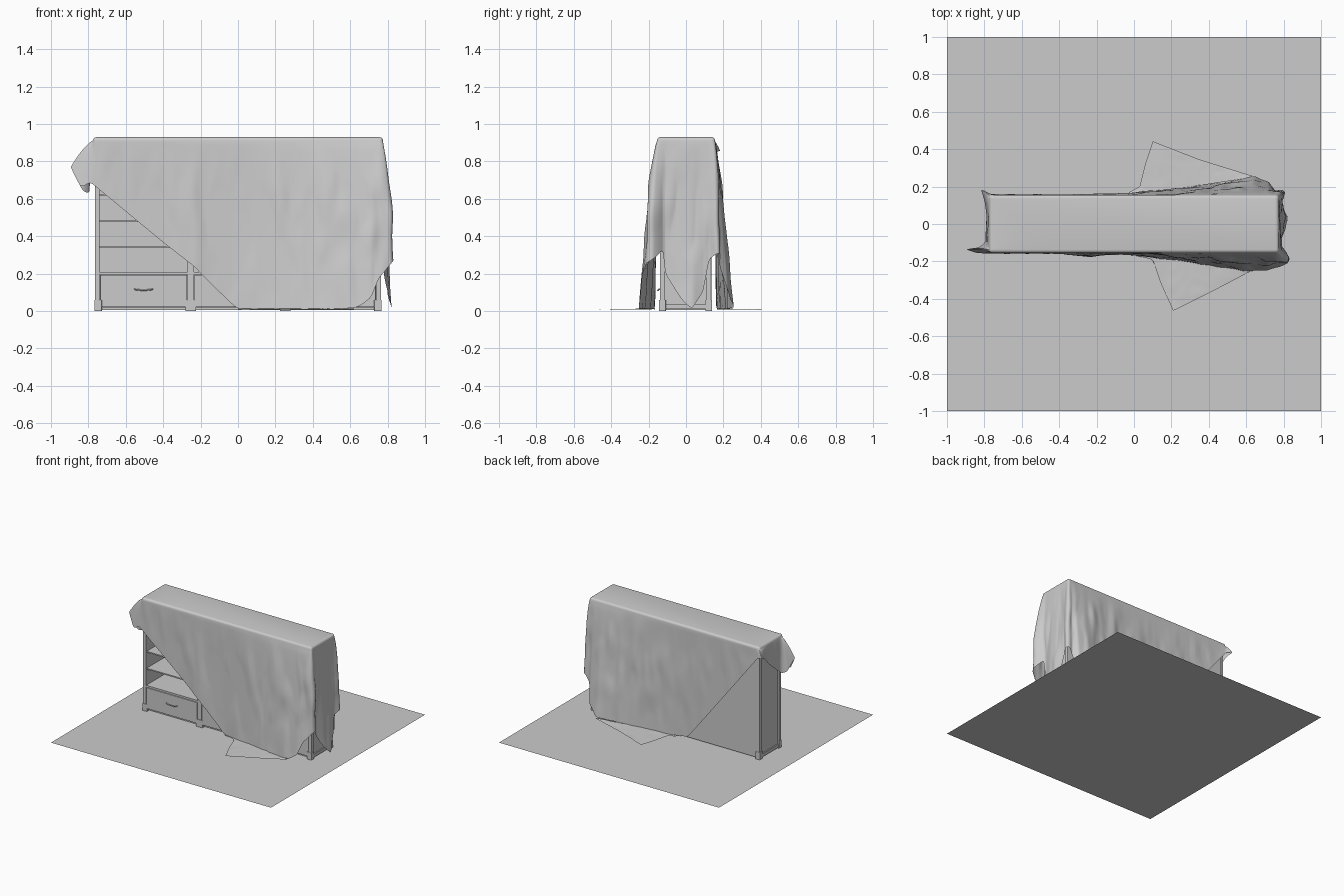
import bpy, bmesh, math
from mathutils import Vector, noise

if "Cube" in bpy.data.objects:
    bpy.data.objects.remove(bpy.data.objects["Cube"])


def box(name, x0, x1, y0, y1, z0, z1, bevel=0.0):
    bm = bmesh.new()
    bmesh.ops.create_cube(bm, size=1)
    for v in bm.verts:
        v.co = ((x0 + x1) / 2 + v.co.x * (x1 - x0),
                (y0 + y1) / 2 + v.co.y * (y1 - y0),
                (z0 + z1) / 2 + v.co.z * (z1 - z0))
    me = bpy.data.meshes.new(name)
    bm.to_mesh(me)
    bm.free()
    ob = bpy.data.objects.new(name, me)
    bpy.context.collection.objects.link(ob)
    if bevel:
        m = ob.modifiers.new("bevel", 'BEVEL')
        m.width, m.segments = bevel, 2
    return ob


def resample(pts, n):
    """Evenly spaced points along a polyline."""
    lens = [0.0]
    for a, b in zip(pts, pts[1:]):
        lens.append(lens[-1] + (b - a).length)
    out, k = [], 0
    for i in range(n):
        d = lens[-1] * i / (n - 1)
        while k < len(pts) - 2 and lens[k + 1] < d:
            k += 1
        f = (d - lens[k]) / max(lens[k + 1] - lens[k], 1e-6)
        out.append(pts[k].lerp(pts[k + 1], min(f, 1)))
    return out


# ground sheet
bm = bmesh.new()
bmesh.ops.create_grid(bm, x_segments=1, y_segments=1, size=1)
me = bpy.data.meshes.new("ground_sheet")
bm.to_mesh(me)
bm.free()
bpy.context.collection.objects.link(bpy.data.objects.new("ground_sheet", me))

# cabinet carcass
box("cabinet_top", -.755, .755, -.133, .133, .885, .908, .003)
box("cabinet_back", -.75, .75, .12, .13, .01, .89)
box("top_rail", -.75, .75, -.135, .12, .86, .89)
box("bay_floor", -.75, .75, -.135, .12, .195, .21)
box("cabinet_bottom", -.75, .75, -.12, .12, .005, .02)
for s, side in ((-1, "left"), (1, "right")):
    xa, xb = sorted((s * .755, s * .74))
    box(side + "_end_panel", xa, xb, -.12, .12, .02, .89)
    xa, xb = sorted((s * .765, s * .74))
    box(side + "_end_bottom_rail", xa, xb, -.12, .115, .01, .035)
    for yn, y0, y1 in (("front", -.14, -.112), ("back", .107, .135)):
        box(f"{side}_{yn}_post", xa, xb, y0, y1, 0, .895, .002)
        fa, fb = sorted((s * .768, s * .728))
        box(f"{side}_{yn}_foot", fa, fb, y0 - .004, y1 + .004, 0, .06, .002)
for i, x in enumerate((-.2525, .2525)):
    box(f"divider_{i}", x - .0175, x + .0175, -.138, .12, .01, .87)
    box(f"middle_foot_{i}", x - .029, x + .029, -.144, -.11, 0, .06, .002)

# three bays: shelves, drawer and handle
for i, (x0, x1) in enumerate(((-.74, -.27), (-.235, .235), (.27, .74))):
    for j, z in enumerate((.343, .482, .622, .755)):
        box(f"shelf_{i}_{j}", x0, x1, -.128, .12, z - .005, z + .005)
    box(f"drawer_front_{i}", x0 + .003, x1 - .003, -.139, -.12, .022, .193, .002)
    cu = bpy.data.curves.new(f"drawer_handle_{i}", 'CURVE')
    cu.dimensions, cu.bevel_depth, cu.use_fill_caps = '3D', .004, True
    sp = cu.splines.new('POLY')
    sp.points.add(10)
    c = (x0 + x1) / 2
    for k in range(11):
        a = math.pi * k / 10
        sp.points[k].co = (c - .048 * math.cos(a), -.138 - .012 * math.sin(a) ** .5,
                           .118 - .006 * math.sin(a), 1)
    bpy.context.collection.objects.link(bpy.data.objects.new(f"drawer_handle_{i}", cu))

# hem of the draped cloth, walked around the cabinet (x, y, z)
HEM = [(-.79, -.158, .69), (-.4, -.16, .367), (-.23, -.175, .235), (-.18, -.165, .18),
       (-.03, -.165, .035), (.0, -.167, .012), (.2, -.19, .012), (.4, -.222, .012),
       (.55, -.245, .012), (.64, -.25, .02), (.71, -.252, .07), (.755, -.23, .18),
       (.825, -.215, .26), (.835, -.185, .27), (.81, -.15, .3), (.785, -.125, .33),
       (.78, -.11, .2), (.81, -.03, .07), (.815, .03, .01), (.79, .09, .1),
       (.785, .125, .28), (.815, .17, .31), (.79, .188, .31), (.755, .18, .25),
       (.72, .23, .1), (.64, .253, .02), (.5, .225, .012), (.3, .2, .012),
       (0, .165, .012), (-.13, .16, .03), (-.45, .158, .44), (-.77, .16, .85),
       (-.82, .19, .86), (-.8, .13, .84), (-.79, .05, .76), (-.795, -.1, .63),
       (-.83, -.125, .64), (-.9, -.135, .78), (-.84, -.155, .66)]
hem = [Vector(p) for p in HEM]
N, ROWS, ARC = 520, 34, 5
ring = resample(hem + [hem[0]], N + 1)[:N]
for _ in range(3):
    ring = [(ring[i - 1] + ring[i] * 2 + ring[(i + 1) % N]) / 4 for i in range(N)]

TX, TY, R, TOP = .757, .137, .018, .93
bm = bmesh.new()
cols = []
for B in ring:
    T = Vector((max(-TX, min(TX, B.x)), max(-TY, min(TY, B.y)), TOP))
    n = Vector((B.x - T.x, B.y - T.y, 0))
    n.normalize()
    col = []
    for r in range(ARC):                       # rounded top edge
        a = math.pi / 2 * r / (ARC - 1)
        col.append(T + n * R * math.sin(a) + Vector((0, 0, R * (math.cos(a) - 1))))
    E = col[-1].copy()
    for r in range(1, ROWS + 1):               # hanging part with soft folds
        t = r / ROWS
        g = t ** .75
        p = Vector((E.x + (B.x - E.x) * g, E.y + (B.y - E.y) * g, E.z + (B.z - E.z) * t))
        w = noise.noise((p.x * 7 + p.z * 1.5, p.y * 7, p.z * 1.3))
        w += .5 * noise.noise((p.x * 16, p.y * 16, p.z * 5 + 4))
        fold = max(-.004, w * .016) * math.sin(math.pi * min(t, .8)) * (.5 + max(0, p.x + .2))
        col.append(p + n * fold)
    cols.append([bm.verts.new(p) for p in col])
for i in range(N):
    a, b = cols[i - 1], cols[i]
    for r in range(len(a) - 1):
        bm.faces.new((a[r], a[r + 1], b[r + 1], b[r]))
bm.faces.new([c[0] for c in cols])

# cloth corners lying on the floor
FRONT = ([(0, -.165), (.2, -.188), (.62, -.249)],
         [(0, -.167), (.1, -.19), (.14, -.31), (.21, -.465), (.4, -.37), (.62, -.255)])
BACK = ([(0, .163), (.3, .198), (.64, .25)],
        [(-.03, .168), (.03, .2), (.06, .32), (.1, .442), (.35, .345), (.64, .255)])
for inner, outer in (FRONT, BACK):
    A = resample([Vector((x, y, .012)) for x, y in inner], 40)
    C = resample([Vector((x, y, .008)) for x, y in outer], 40)
    g = []
    for a, c in zip(A, C):
        line = []
        for k in range(11):
            p = a.lerp(c, k / 10)
            p.z += .004 * abs(noise.noise(p * 12))
            line.append(bm.verts.new(p))
        g.append(line)
    for i in range(39):
        for k in range(10):
            bm.faces.new((g[i][k], g[i + 1][k], g[i + 1][k + 1], g[i][k + 1]))

bmesh.ops.remove_doubles(bm, verts=bm.verts, dist=1e-5)
bmesh.ops.recalc_face_normals(bm, faces=bm.faces)
me = bpy.data.meshes.new("draped_cloth")
bm.to_mesh(me)
bm.free()
cloth = bpy.data.objects.new("draped_cloth", me)
bpy.context.collection.objects.link(cloth)
bpy.context.view_layer.objects.active = cloth
cloth.select_set(True)
bpy.ops.object.shade_smooth_by_angle(angle=math.radians(60))
